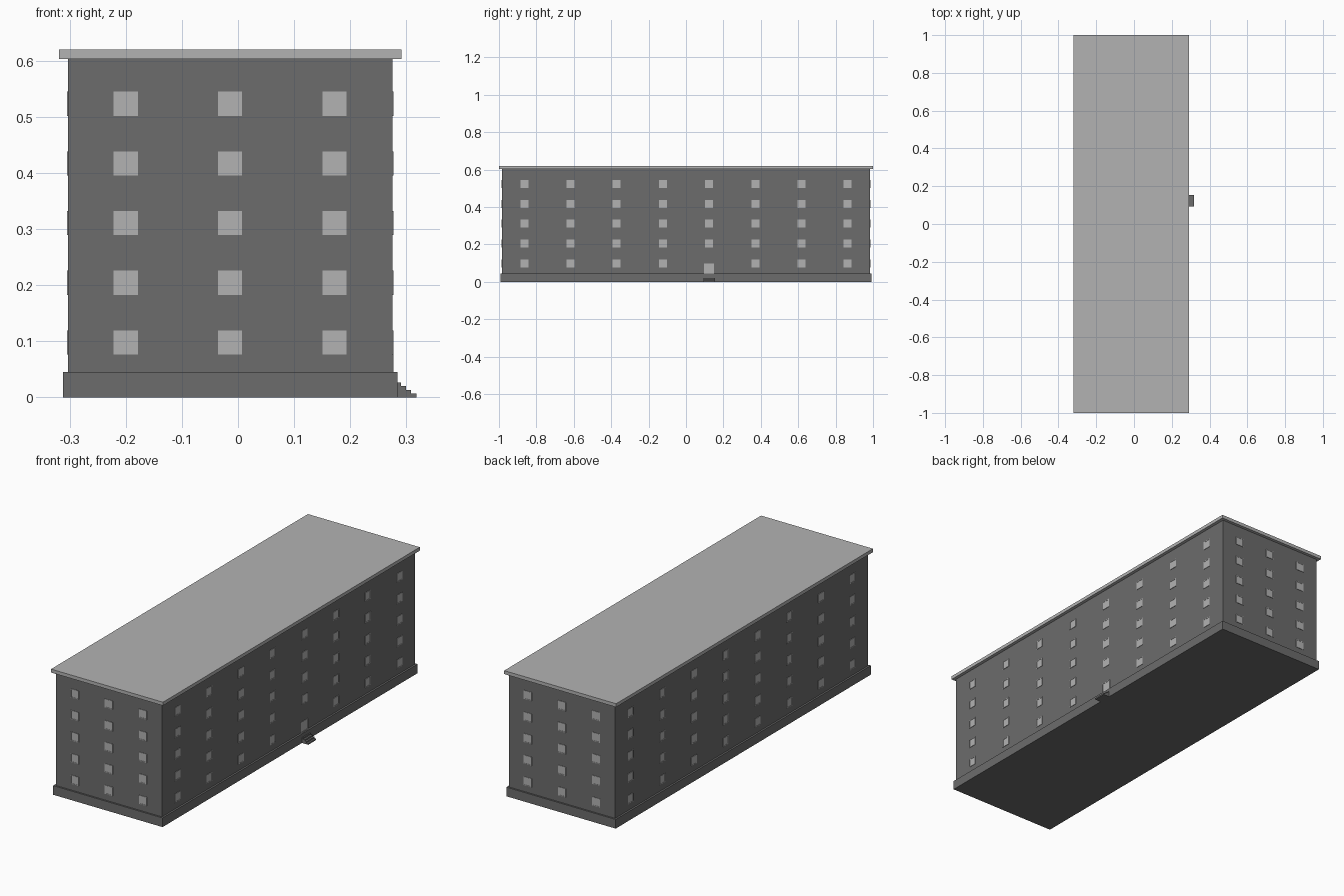
import bpy, bmesh, math
from mathutils import Matrix, Vector

if "Cube" in bpy.data.objects:
    bpy.data.objects.remove(bpy.data.objects["Cube"])

CX = -0.014                      # centre line of the block
HX, HY = 0.289, 0.985            # wall half sizes
ROWS = [0.098 + 0.1063 * i for i in range(5)]
COLS_SIDE = [(i - 3.5) * 0.247 for i in range(8)]
COLS_END = [-0.186, 0, 0.186]
DOOR_Y = COLS_SIDE[4]


def material(name, v):
    m = bpy.data.materials.new(name)
    m.diffuse_color = (v, v, v, 1)
    m.use_nodes = True
    m.node_tree.nodes["Principled BSDF"].inputs["Base Color"].default_value = m.diffuse_color
    return m


dark = material("dark_grey", 0.15)
light = material("light_grey", 0.45)


def add_box(bm, lo, hi, mat=Matrix()):
    lo, hi = Vector(lo), Vector(hi)
    m = mat @ Matrix.Translation((lo + hi) / 2) @ Matrix.Diagonal((*(hi - lo), 1))
    bmesh.ops.create_cube(bm, size=1, matrix=m)


def finish(name, bm, mat):
    me = bpy.data.meshes.new(name)
    bm.to_mesh(me)
    bm.free()
    me.materials.append(mat)
    ob = bpy.data.objects.new(name, me)
    bpy.context.collection.objects.link(ob)
    return ob


def box(name, lo, hi, mat):
    bm = bmesh.new()
    add_box(bm, lo, hi)
    return finish(name, bm, mat)


# Opening with a raised rim and flush pane; local -y points outward
def opening(bm, mat, w, h, rim=0.003, out=0.002, deep=0.006):
    a, b = w / 2, h / 2
    for s in (-1, 1):
        x0, x1 = sorted((s * a, s * (a - rim)))
        z0, z1 = sorted((s * b, s * (b - rim)))
        add_box(bm, (x0, -out, -b), (x1, deep, b), mat)
        add_box(bm, (-a + rim, -out, z0), (a - rim, deep, z1), mat)
    add_box(bm, (-a + rim, -0.0005, -b + rim), (a - rim, deep, b - rim), mat)


# Main masses
box("walls", (CX - HX, -HY, 0.045), (CX + HX, HY, 0.603), dark)
box("plinth", (CX - 0.298, -0.993, 0), (CX + 0.298, 0.993, 0.045), dark)
box("roof_slab", (CX - 0.305, -1, 0.603), (CX + 0.305, 1, 0.62), light)

# Windows on all four sides
for k, side in enumerate(("front", "right", "back", "left")):
    bm = bmesh.new()
    long_side = k % 2 == 1
    dist = HX if long_side else HY
    turn = Matrix.Translation((CX, 0, 0)) @ Matrix.Rotation(k * math.pi / 2, 4, 'Z')
    for r, z in enumerate(ROWS):
        for c, u in enumerate(COLS_SIDE if long_side else COLS_END):
            if side == "right" and r == 0 and c == 4:
                continue         # entrance door sits here
            opening(bm, turn @ Matrix.Translation((u, -dist, z)), 0.043, 0.043)
    finish(side + "_windows", bm, light)

# Entrance door
bm = bmesh.new()
turn = Matrix.Translation((CX + HX, DOOR_Y, 0.0715)) @ Matrix.Rotation(math.pi / 2, 4, 'Z')
opening(bm, turn, 0.055, 0.053)
finish("door", bm, light)

# Entrance steps
bm = bmesh.new()
for i in range(4):
    add_box(bm, (0.28, DOOR_Y - 0.031, 0.0067 * i),
            (0.318 - 0.0093 * i, DOOR_Y + 0.031, 0.0067 * (i + 1)))
finish("steps", bm, dark)
